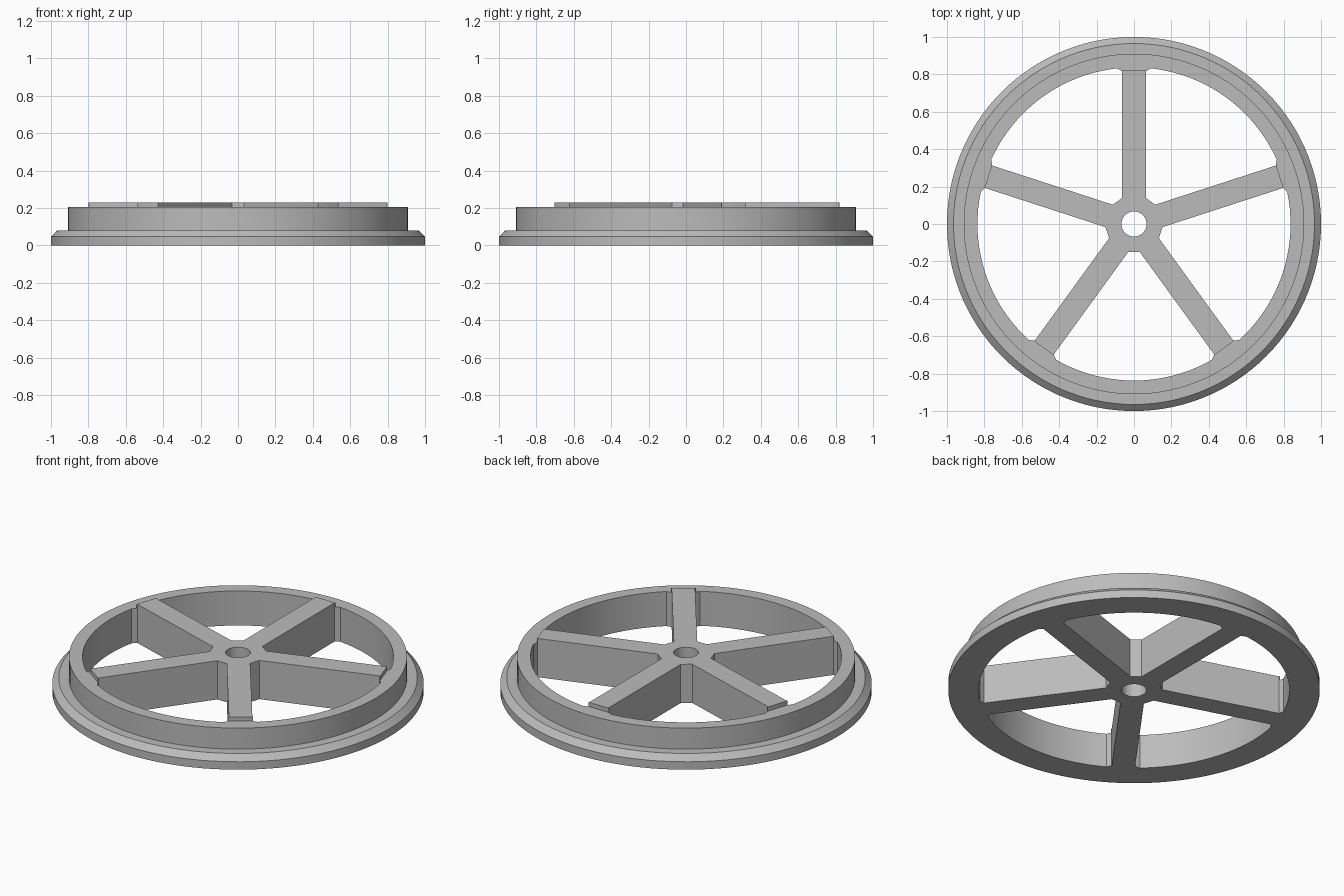
import bpy, bmesh, math
from math import sin, cos, radians

cube = bpy.data.objects.get("Cube")
if cube:
    bpy.data.objects.remove(cube, do_unlink=True)

SPOKES = 5
HALF_WIDTH = 0.063      # half the spoke width
HUB = 0.15              # hub centre to the flat of each opening
INNER = 0.837           # inner rim radius
SPOKE_END = 0.82        # where the raised spoke top stops
STEP = 2 * math.pi / SPOKES

grey = bpy.data.materials.new("wheel grey")
grey.use_nodes = True
grey.diffuse_color = (0.5, 0.5, 0.5, 1)
grey.node_tree.nodes["Principled BSDF"].inputs["Base Color"].default_value = (0.5, 0.5, 0.5, 1)


def loft(name, rings):
    """Closed solid through a stack of matching rings of points."""
    bm = bmesh.new()
    loops = [[bm.verts.new(p) for p in ring] for ring in rings]
    for low, high in zip(loops, loops[1:]):
        for i in range(len(low)):
            j = (i + 1) % len(low)
            bm.faces.new((low[i], low[j], high[j], high[i]))
    bm.faces.new(loops[0][::-1])
    bm.faces.new(loops[-1])
    bmesh.ops.recalc_face_normals(bm, faces=bm.faces)
    mesh = bpy.data.meshes.new(name)
    bm.to_mesh(mesh)
    bm.free()
    mesh.materials.append(grey)
    obj = bpy.data.objects.new(name, mesh)
    bpy.context.collection.objects.link(obj)
    return obj


def ring(radius, z, count, offset=0.0):
    angles = [2 * math.pi * i / count + offset for i in range(count)]
    return [(radius * cos(a), radius * sin(a), z) for a in angles]


def prism(name, outline, bottom, top):
    return loft(name, [[(p[0], p[1], z) for p in outline] for z in (bottom, top)])


def combine(target, tool, operation):
    mod = target.modifiers.new(operation, "BOOLEAN")
    mod.operation, mod.solver, mod.object = operation, "EXACT", tool
    bpy.context.view_layer.objects.active = target
    bpy.ops.object.modifier_apply(modifier=mod.name)
    bpy.data.objects.remove(tool, do_unlink=True)


# Rim and flange blank: radius and height of each step
profile = [(1.0, 0), (1.0, 0.047), (0.965, 0.08), (0.91, 0.08), (0.91, 0.205)]
wheel = loft("spoked_wheel", [ring(r, z, 120) for r, z in profile])

# Raised centre, with one flat side across the end of each spoke
sides = 40
raised = ring(SPOKE_END / cos(math.pi / sides), 0, sides,
              math.pi / 2 + math.pi / sides)
combine(wheel, prism("raised_centre", raised, 0.1, 0.23), "UNION")

# Openings between spokes, with chamfered corners at hub and rim
hub_half = HUB * math.tan(STEP / 2) - HALF_WIDTH / cos(STEP / 2)
corner = radians(6.2)
arc = [corner + (STEP - 2 * corner) * i / 20 for i in range(21)]


def spoke_corner(angle, side):
    """Where a spoke's side meets the rim chamfer."""
    reach = SPOKE_END - 0.003
    return (reach * cos(angle) - side * HALF_WIDTH * sin(angle),
            reach * sin(angle) + side * HALF_WIDTH * cos(angle))


for k in range(SPOKES):
    start = math.pi / 2 + k * STEP
    mid = start + STEP / 2
    hub = [(HUB * cos(mid) - s * hub_half * sin(mid),
            HUB * sin(mid) + s * hub_half * cos(mid)) for s in (1, -1)]
    outer = [(INNER * cos(start + a), INNER * sin(start + a)) for a in arc]
    outline = hub + [spoke_corner(start, 1)] + outer + [spoke_corner(start + STEP, -1)]
    combine(wheel, prism("opening", outline, -0.1, 0.4), "DIFFERENCE")

# Axle bore
combine(wheel, prism("bore", ring(0.067, 0, 48), -0.1, 0.4), "DIFFERENCE")

bpy.ops.object.select_all(action="DESELECT")
wheel.select_set(True)
bpy.context.view_layer.objects.active = wheel
bpy.ops.object.shade_smooth_by_angle(angle=radians(25))
